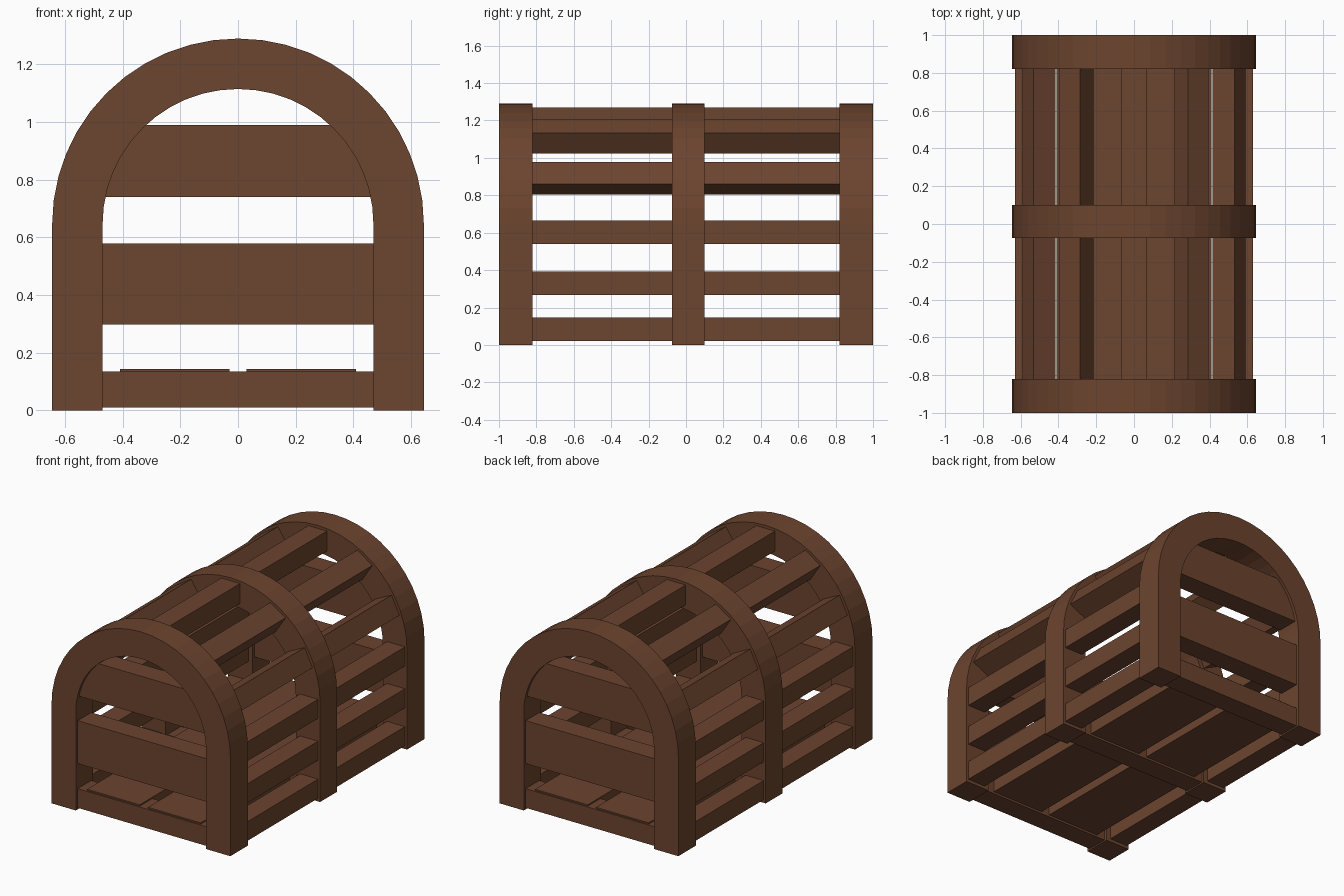
import bpy
import bmesh
from math import sin, cos, pi, radians

old = bpy.data.objects.get("Cube")
if old:
    bpy.data.objects.remove(old, do_unlink=True)

wood = bpy.data.materials.new("brown_wood")
wood.use_nodes = True
colour = (0.15, 0.058, 0.028, 1)
wood.diffuse_color = colour
wood.node_tree.nodes["Principled BSDF"].inputs["Base Color"].default_value = colour

OUTER, INNER, SPRING = 0.645, 0.47, 0.645   # arch radii and springing height
SLAT = 0.13                                 # square slat section
LENGTH = 1.94


def finish(name, bm):
    bmesh.ops.recalc_face_normals(bm, faces=bm.faces)
    mesh = bpy.data.meshes.new(name)
    bm.to_mesh(mesh)
    bm.free()
    mesh.materials.append(wood)
    obj = bpy.data.objects.new(name, mesh)
    bpy.context.collection.objects.link(obj)
    return obj


def beam(name, centre, size, tilt=0):
    bm = bmesh.new()
    bmesh.ops.create_cube(bm, size=1)
    bmesh.ops.scale(bm, vec=size, verts=bm.verts)
    obj = finish(name, bm)
    obj.location = centre
    obj.rotation_euler.y = tilt
    return obj


def arch(name, y0, y1, segments=24):
    # Section pairs run up one leg, round the bow and down the other leg
    pairs = [((OUTER, 0), (INNER, 0))]
    for i in range(segments + 1):
        a = pi * i / segments
        pairs.append(tuple((r * cos(a), SPRING + r * sin(a)) for r in (OUTER, INNER)))
    pairs.append(((-OUTER, 0), (-INNER, 0)))
    bm = bmesh.new()
    faces = []
    rows = [[bm.verts.new((x, y0, z)) for x, z in pair] for pair in pairs]
    for (a, b), (c, d) in zip(rows, rows[1:]):
        faces.append(bm.faces.new((a, b, d, c)))
    result = bmesh.ops.extrude_face_region(bm, geom=faces, use_keep_orig=True)
    moved = [g for g in result["geom"] if isinstance(g, bmesh.types.BMVert)]
    bmesh.ops.translate(bm, vec=(0, y1 - y0, 0), verts=moved)
    return finish(name, bm)


# Three bowed frames, each with a sill between its legs
for name, y0, y1 in (("front", -1, -0.82), ("middle", -0.075, 0.1), ("back", 0.82, 1)):
    arch(name + "_arch", y0, y1)
    beam(name + "_sill", (0, (y0 + y1) / 2, 0.072), (0.98, 0.14, 0.125))

# Planks across both ends
for name, side in (("front", -1), ("back", 1)):
    beam(name + "_middle_plank", (0, side * 0.91, 0.438), (0.98, 0.14, 0.28))
    beam(name + "_upper_plank", (0, side * 0.91, 0.865), (0.98, 0.14, 0.25))

# Long slats on both sides, following the bow
for name, side in (("left", 1), ("right", -1)):
    for i, z in enumerate((0.083, 0.33, 0.603)):
        beam(f"{name}_side_slat_{i + 1}", (side * 0.565, 0, z), (SLAT, LENGTH, 0.125))
    for i, degrees in enumerate((26, 57)):
        a = radians(degrees)
        beam(f"{name}_roof_slat_{i + 1}",
             (side * 0.56 * cos(a), 0, SPRING + 0.56 * sin(a)),
             (SLAT, LENGTH, SLAT), -side * a)
    # Wide floor board
    beam(name + "_floor_board", (side * 0.22, 0, 0.083), (0.38, LENGTH, 0.12))

beam("ridge_slat", (0, 0, 1.205), (0.135, LENGTH, SLAT))
